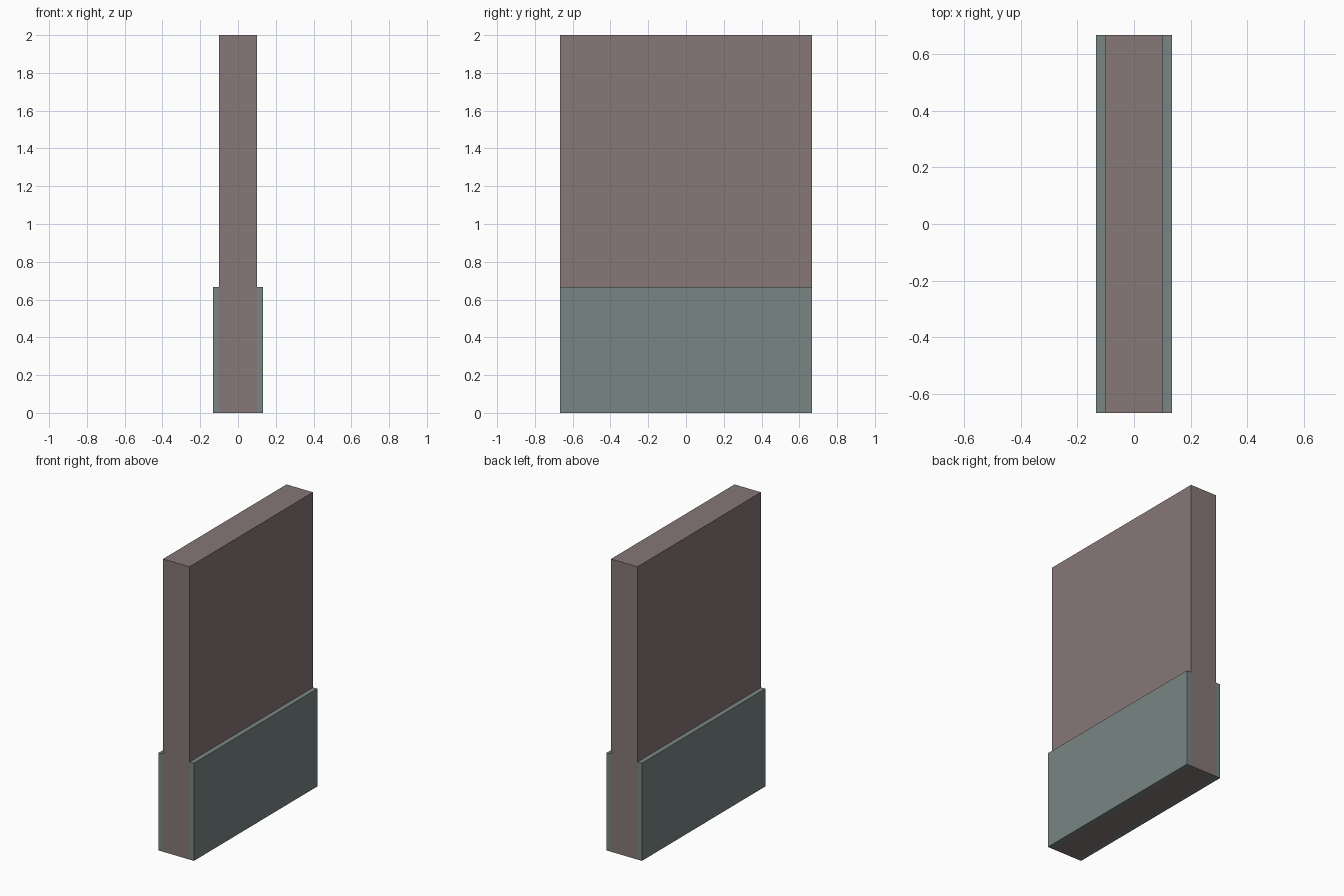
import bpy
import bmesh
from mathutils import Matrix, Vector

if "Cube" in bpy.data.objects:
    bpy.data.objects.remove(bpy.data.objects["Cube"])

LENGTH = 1.333       # along y
HEIGHT = 2.0
CORE = 0.20          # wall thickness
BASE = 0.267         # thickness across the lower cladding
BASE_HEIGHT = 0.667


def material(name, rgb):
    mat = bpy.data.materials.new(name)
    mat.diffuse_color = (*rgb, 1.0)
    mat.use_nodes = True
    mat.node_tree.nodes["Principled BSDF"].inputs["Base Color"].default_value = mat.diffuse_color
    return mat


def box(name, size, x, mat):
    """Box standing on z = 0, centred on y, at the given x."""
    bm = bmesh.new()
    bmesh.ops.create_cube(bm, size=1.0)
    bm.transform(Matrix.Translation((0, 0, size[2] / 2)) @ Matrix.Diagonal((*size, 1.0)))
    mesh = bpy.data.meshes.new(name)
    bm.to_mesh(mesh)
    bm.free()
    mesh.materials.append(mat)
    obj = bpy.data.objects.new(name, mesh)
    obj.location = Vector((x, 0, 0))
    bpy.context.collection.objects.link(obj)
    return obj


wall_paint = material("wall_paint", (0.24, 0.185, 0.185))
cladding_paint = material("cladding_paint", (0.19, 0.235, 0.228))

# Full-height wall slab
box("wall", (CORE, LENGTH, HEIGHT), 0, wall_paint)

# Lower cladding on both faces of the wall
panel = (BASE - CORE) / 2
for side, label in ((-1, "left"), (1, "right")):
    box(f"lower_cladding_{label}", (panel, LENGTH, BASE_HEIGHT),
        side * (CORE + panel) / 2, cladding_paint)
